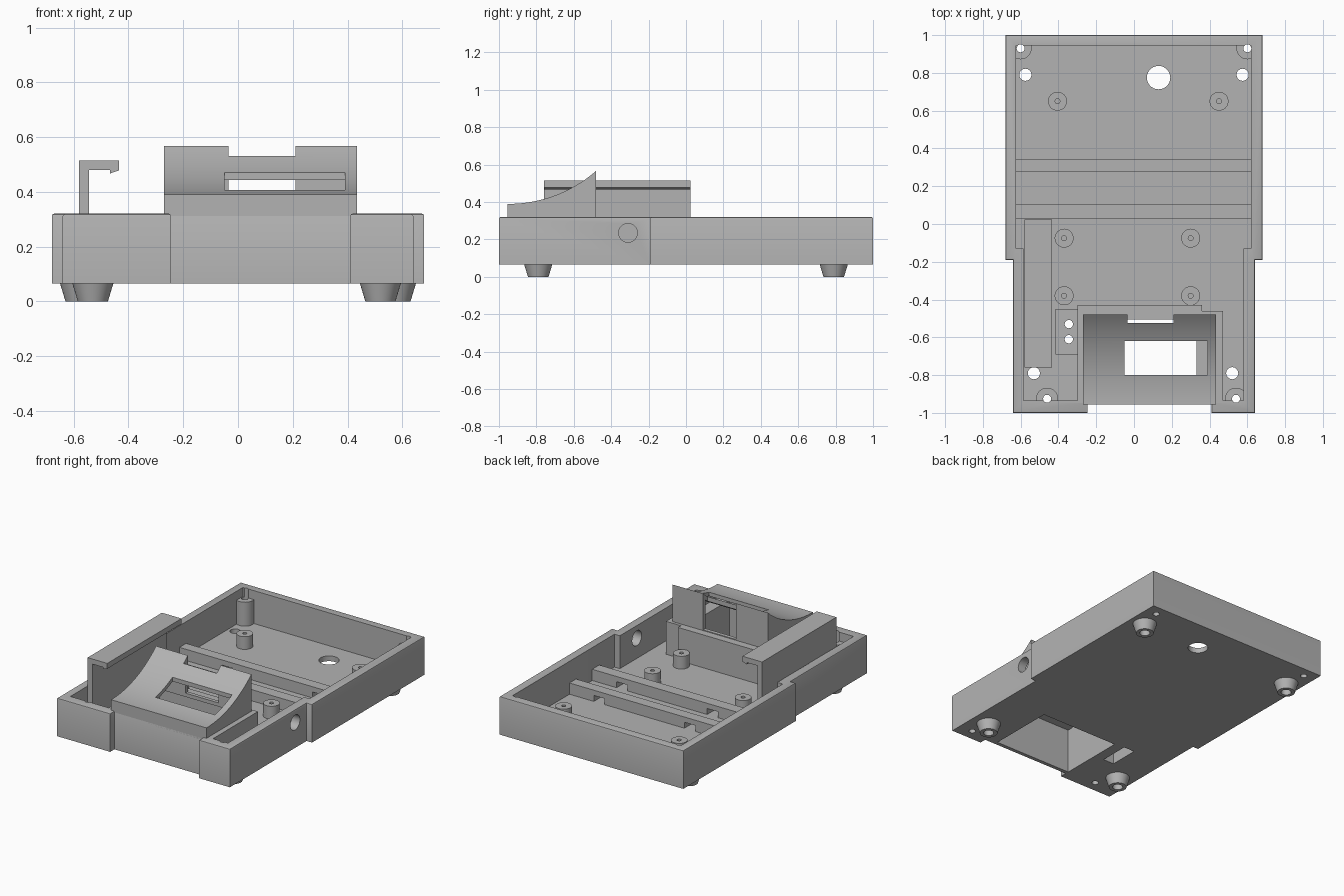
import bpy, bmesh, math

if "Cube" in bpy.data.objects:
    bpy.data.objects.remove(bpy.data.objects["Cube"], do_unlink=True)

GREY = (0.45, 0.45, 0.45, 1)
mat = bpy.data.materials.new("plain grey plastic")
mat.use_nodes = True
mat.diffuse_color = GREY
mat.node_tree.nodes["Principled BSDF"].inputs["Base Color"].default_value = GREY

FLOOR, BASE, RIM = 0.1, 0.065, 0.32


def finish(name, bm):
    bmesh.ops.recalc_face_normals(bm, faces=bm.faces[:])
    mesh = bpy.data.meshes.new(name)
    bm.to_mesh(mesh)
    bm.free()
    mesh.materials.append(mat)
    obj = bpy.data.objects.new(name, mesh)
    bpy.context.collection.objects.link(obj)
    return obj


def prism(name, pts, lo, hi, axis="z", bevel_top=0):
    """Extrude a 2D outline along an axis."""
    place = {"z": lambda a, b, c: (a, b, c),
             "x": lambda a, b, c: (c, a, b),
             "y": lambda a, b, c: (a, c, b)}[axis]
    bm = bmesh.new()
    rings = [[bm.verts.new(place(a, b, c)) for a, b in pts] for c in (lo, hi)]
    bm.faces.new(rings[0])
    bm.faces.new(rings[1])
    n = len(pts)
    for i in range(n):
        j = (i + 1) % n
        bm.faces.new((rings[0][i], rings[0][j], rings[1][j], rings[1][i]))
    bmesh.ops.recalc_face_normals(bm, faces=bm.faces[:])
    if bevel_top:
        top = set(rings[1])
        edges = [e for e in bm.edges if e.verts[0] in top and e.verts[1] in top]
        bmesh.ops.bevel(bm, geom=edges, offset=bevel_top, segments=2,
                        profile=0.5, affect="EDGES")
    return finish(name, bm)


def box(name, x0, x1, y0, y1, z0, z1):
    return prism(name, [(x0, y0), (x1, y0), (x1, y1), (x0, y1)], z0, z1)


def cone(name, x, y, z0, z1, r0, r1=None, sides=40):
    bm = bmesh.new()
    bmesh.ops.create_cone(bm, cap_ends=True, segments=sides, radius1=r0,
                          radius2=r0 if r1 is None else r1, depth=z1 - z0)
    bmesh.ops.translate(bm, verts=bm.verts[:], vec=(x, y, (z0 + z1) / 2))
    return finish(name, bm)


def cut(obj, cutter, keep=False):
    """Subtract the cutter and bake the result."""
    mod = obj.modifiers.new("cut", "BOOLEAN")
    mod.operation, mod.solver, mod.object = "DIFFERENCE", "EXACT", cutter
    graph = bpy.context.evaluated_depsgraph_get()
    baked = bpy.data.meshes.new_from_object(obj.evaluated_get(graph))
    obj.modifiers.clear()
    obj.data = baked
    if not keep:
        bpy.data.objects.remove(cutter, do_unlink=True)


def drill(objs, x, y, r, z0=-0.1, z1=0.5):
    tool = cone("drill", x, y, z0, z1, r, sides=28)
    for obj in objs:
        cut(obj, tool, keep=True)
    bpy.data.objects.remove(tool, do_unlink=True)


# Tray: stepped outline with a notch at the front, hollowed around the screen well
outline = [(-0.68, 1), (0.68, 1), (0.68, -0.19), (0.64, -0.19), (0.64, -1),
           (0.41, -1), (0.41, -0.955), (-0.245, -0.955), (-0.245, -1),
           (-0.64, -1), (-0.64, -0.19), (-0.68, -0.19)]
cavity = [(-0.625, 0.945), (0.62, 0.945), (0.62, -0.13), (0.58, -0.13),
          (0.58, -0.935), (0.47, -0.935), (0.47, -0.46), (0.36, -0.46),
          (0.36, -0.43), (-0.3, -0.43), (-0.3, -0.935), (-0.585, -0.935),
          (-0.585, -0.13), (-0.625, -0.13)]
tray = prism("tray", outline, BASE, RIM, bevel_top=0.008)
cut(tray, prism("cavity", cavity, FLOOR, 0.5))
cut(tray, box("well", -0.245, 0.33, -0.93, -0.48, -0.1, 0.5))
drill([tray], 0.13, 0.775, 0.062)

# Round port in the left wall
port = [(-0.31 + 0.05 * math.cos(t * math.tau / 32),
         0.235 + 0.05 * math.sin(t * math.tau / 32)) for t in range(32)]
cut(tray, prism("port", port, 0.5, 0.8, "x"))

# Tapered feet with through holes
for x, y in [(-0.575, 0.79), (0.575, 0.79), (-0.53, -0.79), (0.52, -0.79)]:
    foot = cone("foot", x, y, 0, BASE + 0.001, 0.055, 0.075)
    drill([foot, tray], x, y, 0.032)

# Corner screw posts
for x, y in [(-0.6, 0.93), (0.6, 0.93), (-0.46, -0.925), (0.54, -0.925)]:
    post = cone("corner_post", x, y, BASE + 0.01, 0.26, 0.058)
    drill([post, tray], x, y, 0.021)

# Board standoffs with pilot holes
for x, y in [(-0.405, 0.65), (0.45, 0.65), (-0.37, -0.075), (0.3, -0.075),
             (-0.37, -0.38), (0.3, -0.38)]:
    standoff = cone("standoff", x, y, FLOOR - 0.01, 0.185, 0.05)
    drill([standoff], x, y, 0.013, 0.12)

# Cross ribs with cable gaps underneath
for y0, y1 in [(0.03, 0.105), (0.275, 0.345)]:
    pts = [(-0.63, 0.175), (-0.63, FLOOR - 0.01)]
    for x in (-0.27, 0.4):
        pts += [(x - 0.04, FLOOR - 0.01), (x - 0.04, 0.14),
                (x + 0.04, 0.14), (x + 0.04, FLOOR - 0.01)]
    pts += [(0.625, FLOOR - 0.01), (0.625, 0.175)]
    prism("cross_rib", pts, y0, y1, "y")

# Hooked holder rail
hook = [(-0.58, FLOOR - 0.01), (-0.545, FLOOR - 0.01), (-0.545, 0.48),
        (-0.467, 0.48), (-0.467, 0.467), (-0.435, 0.478), (-0.435, 0.514),
        (-0.58, 0.514)]
prism("holder_rail", hook, -0.76, 0.025, "y")

# Raised switch mount, hollow below
mount = box("switch_mount", -0.415, -0.298, -0.69, -0.45, FLOOR - 0.02, 0.17)
pocket = box("pocket", -0.395, -0.315, -0.67, -0.47, 0, 0.145)
cut(mount, pocket, keep=True)
cut(tray, pocket)
for y in (-0.53, -0.61):
    drill([mount], -0.345, y, 0.022)


# Screen bezel: concave shell over the well
def arc(radius, y0, y1, steps=24):
    cy, cz = -0.95, 1.102
    ys = [y0 + (y1 - y0) * i / steps for i in range(steps + 1)]
    return [(y, cz - math.sqrt(radius ** 2 - (y - cy) ** 2)) for y in ys]


outer = [(-0.955, 0.3)] + arc(0.712, -0.955, -0.48) + [(-0.48, 0.3)]
inner = [(-0.93, 0.2)] + arc(0.737, -0.93, -0.505) + [(-0.505, 0.2)]
bezel = prism("screen_bezel", outer, -0.27, 0.435, "x")
cut(bezel, prism("hollow", inner, -0.245, 0.41, "x"))
cut(bezel, box("window", -0.05, 0.39, -0.8, -0.62, 0.35, 0.6))
cut(bezel, box("slot", -0.035, 0.21, -0.525, -0.45, 0.325, 0.7))

# Smooth the round surfaces, keep edges crisp
bpy.ops.object.select_all(action="DESELECT")
for obj in bpy.context.collection.objects:
    if obj.type == "MESH":
        obj.select_set(True)
        bpy.context.view_layer.objects.active = obj
bpy.ops.object.shade_smooth_by_angle(angle=math.radians(30))
